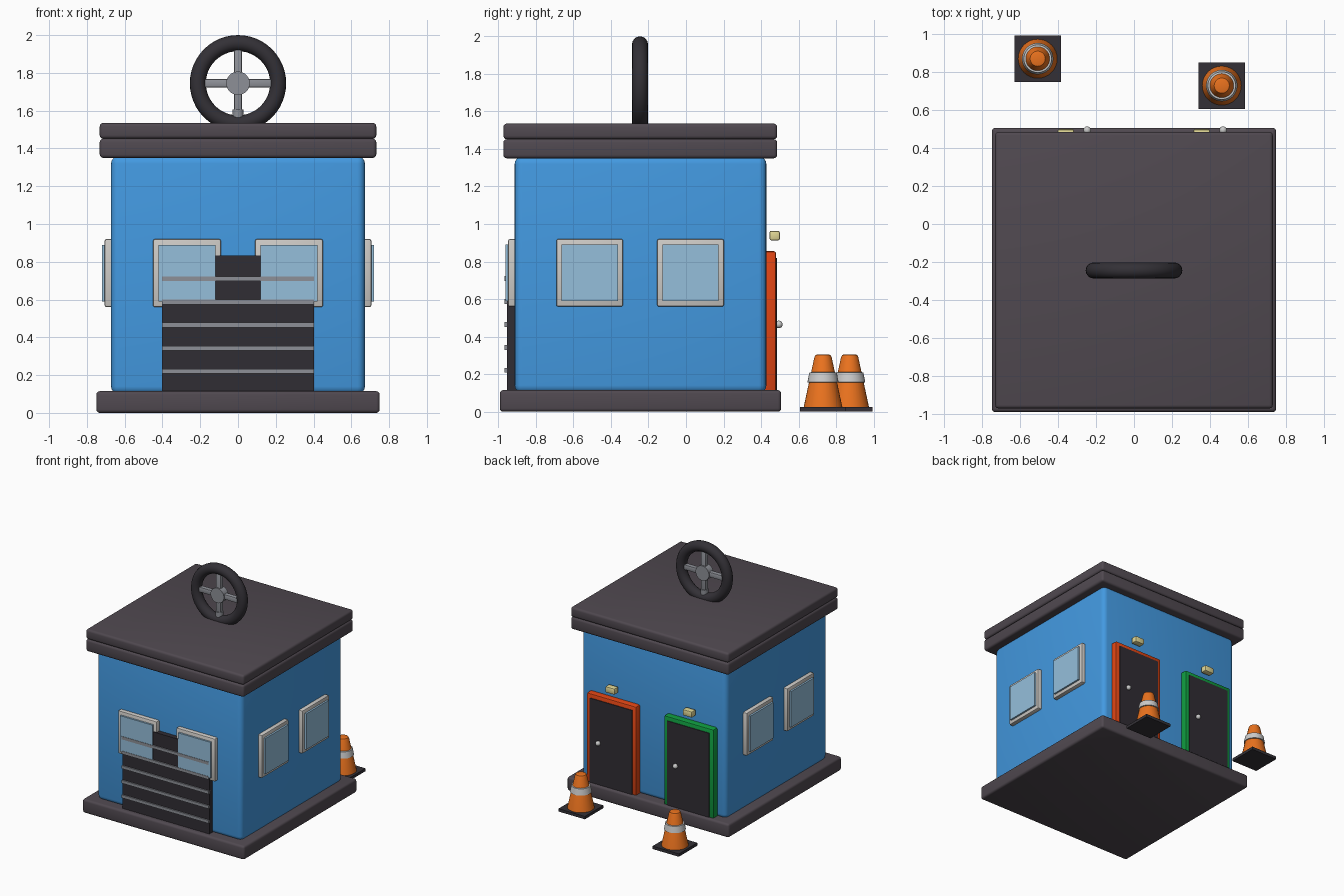
import bpy, bmesh, math
from mathutils import Vector

if "Cube" in bpy.data.objects:
    bpy.data.objects.remove(bpy.data.objects["Cube"])


def mat(name, r, g, b):
    m = bpy.data.materials.new(name)
    m.diffuse_color = (r, g, b, 1)
    m.use_nodes = True
    m.node_tree.nodes["Principled BSDF"].inputs["Base Color"].default_value = m.diffuse_color
    return m


BLUE = mat("wall_blue", .056, .32, .75)
STONE = mat("dark_stone", .08, .066, .08)
DARK = mat("dark_panel", .030, .026, .034)
RUBBER = mat("rubber", .033, .03, .037)
FRAME = mat("window_frame", .61, .59, .56)
GLASS = mat("glass", .30, .52, .71)
STEEL = mat("steel", .27, .28, .31)
RED = mat("door_red", .75, .06, .007)
GREEN = mat("door_green", .005, .33, .05)
LAMP = mat("lamp_yellow", .75, .68, .30)
ORANGE = mat("cone_orange", .83, .17, .013)
WHITE = mat("band_white", .75, .75, .73)


def finish(ob, name, material, angle=35):
    ob.name = name
    ob.data.materials.append(material)
    bpy.ops.object.select_all(action='DESELECT')
    ob.select_set(True)
    bpy.context.view_layer.objects.active = ob
    bpy.ops.object.shade_smooth_by_angle(angle=math.radians(angle))
    return ob


def box(name, x, y, z, material, bevel=0.0, segments=3):
    """Box from (min, max) ranges, with optional rounded edges."""
    me = bpy.data.meshes.new(name)
    bm = bmesh.new()
    bmesh.ops.create_cube(bm, size=1)
    for v in bm.verts:
        v.co = Vector([(r[0] + r[1]) / 2 + c * (r[1] - r[0])
                       for r, c in zip((x, y, z), v.co)])
    if bevel:
        bmesh.ops.bevel(bm, geom=bm.edges[:], offset=bevel, segments=segments,
                        profile=.5, affect='EDGES')
    bm.to_mesh(me)
    bm.free()
    ob = bpy.data.objects.new(name, me)
    bpy.context.collection.objects.link(ob)
    return finish(ob, name, material)


def lathe(name, profile, centre, material, n=32):
    """Closed solid of revolution about a vertical axis; profile is (radius, z)."""
    me = bpy.data.meshes.new(name)
    bm = bmesh.new()
    rings = [[bm.verts.new((centre[0] + r * math.cos(2 * math.pi * i / n),
                            centre[1] + r * math.sin(2 * math.pi * i / n), z))
              for i in range(n)] for r, z in profile]
    for a, b in zip(rings, rings[1:]):
        for i in range(n):
            j = (i + 1) % n
            bm.faces.new((a[i], a[j], b[j], b[i]))
    bm.faces.new(rings[0][::-1])
    bm.faces.new(rings[-1])
    bm.to_mesh(me)
    bm.free()
    ob = bpy.data.objects.new(name, me)
    bpy.context.collection.objects.link(ob)
    return finish(ob, name, material)


# Building shell: plinth, walls, two roof slabs
box("plinth", (-.75, .75), (-.992, .507), (0, .115), STONE, .018)
box("walls", (-.672, .672), (-.913, .428), (.1, 1.36), BLUE, .04, 4)
box("roof_lower", (-.732, .732), (-.973, .486), (1.35, 1.452), STONE, .018)
box("roof_upper", (-.732, .732), (-.973, .486), (1.452, 1.535), STONE, .018)

# Windows: front pair, and a pair on each side
for k, s in (("left", -1), ("right", 1)):
    c = s * .27
    box(f"front_window_frame_{k}", (c - .18, c + .18), (-.948, -.88),
        (.56, .92), FRAME, .01, 2)
    box(f"front_window_glass_{k}", (c - .15, c + .15), (-.963, -.9),
        (.59, .89), GLASS)
    for i, y in enumerate((-.513, .024)):
        fx = sorted((s * .64, s * .706))
        gx = sorted((s * .65, s * .721))
        box(f"side_window_frame_{k}_{i}", fx, (y - .178, y + .178),
            (.56, .92), FRAME, .01, 2)
        box(f"side_window_glass_{k}_{i}", gx, (y - .15, y + .15),
            (.59, .89), GLASS)

# Garage shutter with horizontal ribs
box("shutter", (-.403, .403), (-.955, -.89), (.1, .832), DARK)
for i in range(5):
    z = .22 + i * .1225
    box(f"shutter_rib_{i}", (-.403, .403), (-.966, -.94),
        (z - .0125, z + .0125), STEEL)

# Back doors with knobs and lamps
for k, c, m in (("red", .357, RED), ("green", -.36, GREEN)):
    box(f"door_frame_{k}", (c - .23, c + .23), (.39, .48), (.105, .855), m, .012, 2)
    box(f"door_panel_{k}", (c - .195, c + .195), (.40, .486), (.11, .82), DARK)
    bpy.ops.mesh.primitive_uv_sphere_add(segments=20, ring_count=12, radius=.02,
                                         location=(c + .113, .495, .465))
    finish(bpy.context.object, f"door_knob_{k}", WHITE, 60)
    box(f"door_lamp_{k}", (c - .044, c + .044), (.445, .5), (.912, .964), LAMP, .01, 2)

# Steering wheel on the roof
WY, WZ = -.245, 1.745
bpy.ops.mesh.primitive_torus_add(major_radius=.2125, minor_radius=.0425,
                                 major_segments=48, minor_segments=16,
                                 location=(0, WY, WZ), rotation=(math.pi / 2, 0, 0))
finish(bpy.context.object, "wheel_rim", RUBBER, 60)
bpy.ops.mesh.primitive_cylinder_add(vertices=32, radius=.062, depth=.06,
                                    location=(0, WY, WZ), rotation=(math.pi / 2, 0, 0))
finish(bpy.context.object, "wheel_hub", STEEL)
box("wheel_spoke_across", (-.2, .2), (WY - .02, WY + .02),
    (WZ - .022, WZ + .022), STEEL, .008, 2)
box("wheel_spoke_upright", (-.022, .022), (WY - .02, WY + .02),
    (WZ - .2, WZ + .2), STEEL, .008, 2)
lathe("wheel_post", [(.03, 1.5), (.03, 1.605)], (0, WY), STEEL, 20)

# Traffic cones behind the building
for i, (x, y) in enumerate(((-.508, .872), (.463, .73))):
    box(f"cone_base_{i}", (x - .122, x + .122), (y - .122, y + .122),
        (0, .024), RUBBER)
    lathe(f"cone_body_{i}", [(.108, .001), (.046, .29), (.040, .302), (.030, .305)],
          (x, y), ORANGE)
    lathe(f"cone_band_{i}", [(.07, .155), (.083, .157), (.073, .209), (.058, .211)],
          (x, y), WHITE)
